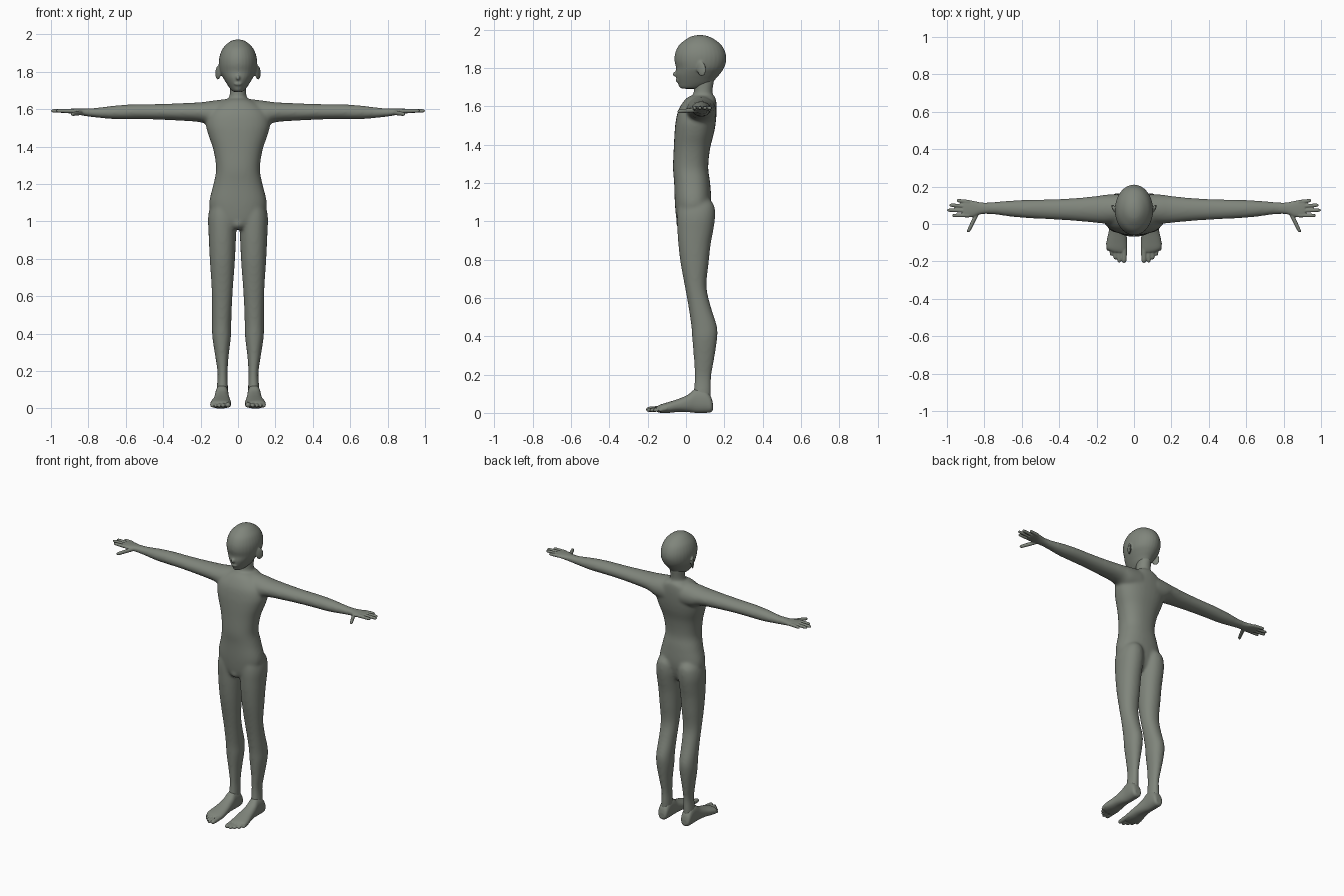
import bpy, bmesh, math
from mathutils import Matrix, Vector

old = bpy.data.objects.get("Cube")
if old:
    bpy.data.objects.remove(old, do_unlink=True)

skin = bpy.data.materials.new("grey_green_skin")
skin.use_nodes = True
colour = (0.215, 0.235, 0.2, 1)
skin.diffuse_color = colour
skin.node_tree.nodes["Principled BSDF"].inputs["Base Color"].default_value = colour


def spline(a, b, c, d, t):
    """Smooth in-between value of b and c."""
    return b + 0.5 * t * (c - a + t * (2 * a - 5 * b + 4 * c - d + t * (3 * (b - c) + d - a)))


def loft(bm, axis, rows, side=1, power=2.0, steps=4, sides=32):
    """Closed skin through sections (position, low, high, low, high) along an axis."""
    dense = []
    for i in range(len(rows) - 1):
        four = [rows[max(0, min(len(rows) - 1, i + k))] for k in (-1, 0, 1, 2)]
        for s in range(steps):
            dense.append([spline(*v, s / steps) for v in zip(*four)])
    dense.append(rows[-1])
    rings = []
    for pos, lo_a, hi_a, lo_b, hi_b in dense:
        ring = []
        for k in range(sides):
            ang = math.tau * k / sides
            c, s = math.cos(ang), math.sin(ang)
            u = math.copysign(abs(c) ** (2 / power), c)
            v = math.copysign(abs(s) ** (2 / power), s)
            a = (lo_a + hi_a) / 2 + u * (hi_a - lo_a) / 2
            b = (lo_b + hi_b) / 2 + v * (hi_b - lo_b) / 2
            x, y, z = {"x": (pos, a, b), "y": (a, pos, b), "z": (a, b, pos)}[axis]
            ring.append(bm.verts.new((x * side, y, z)))
        rings.append(ring)
    for low, high in zip(rings, rings[1:]):
        for k in range(sides):
            n = (k + 1) % sides
            bm.faces.new((low[k], low[n], high[n], high[k]))
    bm.faces.new(rings[0][::-1])
    bm.faces.new(rings[-1])


def ball(bm, centre, size, turn=0, tilt=0):
    """Ellipsoid, turned about z and tilted about x."""
    m = (Matrix.Translation(centre) @ Matrix.Rotation(turn, 4, "Z")
         @ Matrix.Rotation(tilt, 4, "X") @ Matrix.Diagonal((*size, 1)))
    bmesh.ops.create_uvsphere(bm, u_segments=24, v_segments=16, radius=1, matrix=m)


def digit(bm, axis, start, end, radius, side):
    """Tapered finger or toe with a rounded tip."""
    start, end = Vector(start), Vector(end)
    i = "xyz".index(axis)
    rows = []
    for t, f in ((0, 1.1), (0.5, 1), (0.85, 0.9), (0.95, 0.7), (1, 0.25)):
        p = start.lerp(end, t)
        row = [p[i]]
        for j in range(3):
            if j != i:
                row += [p[j] - radius * f, p[j] + radius * f]
        rows.append(row)
    loft(bm, axis, rows, side, steps=2, sides=12)


def finish(name, bm, voxel, rounds):
    """Fuse the overlapping volumes into one smooth skin."""
    bmesh.ops.recalc_face_normals(bm, faces=bm.faces)
    mesh = bpy.data.meshes.new(name)
    bm.to_mesh(mesh)
    bm.free()
    mesh.materials.append(skin)
    ob = bpy.data.objects.new(name, mesh)
    bpy.context.collection.objects.link(ob)
    fuse = ob.modifiers.new("fuse", "REMESH")
    fuse.mode = "VOXEL"
    fuse.voxel_size = voxel
    fuse.use_smooth_shade = True
    soften = ob.modifiers.new("soften", "SMOOTH")
    soften.factor = 0.5
    soften.iterations = rounds


# Torso and neck: height, half width, front, back
torso = [(.96, .05, -.03, .09), (1.0, .12, -.048, .115), (1.09, .154, -.058, .132),
         (1.2, .131, -.062, .126), (1.28, .117, -.068, .116), (1.38, .131, -.064, .126),
         (1.46, .158, -.06, .146), (1.52, .172, -.054, .156), (1.58, .16, -.04, .16),
         (1.63, .11, -.01, .158), (1.655, .06, .02, .15)]
neck = [(1.6, .075, .01, .155), (1.645, .058, .03, .145), (1.675, .045, .04, .138),
        (1.75, .044, .04, .15)]
# Arm: x, front, back, bottom, top
arm = [(.06, .0, .16, 1.49, 1.655), (.14, .0, .158, 1.505, 1.645), (.2, .006, .15, 1.53, 1.637),
       (.32, .017, .138, 1.539, 1.631), (.45, .025, .132, 1.545, 1.627), (.55, .03, .13, 1.546, 1.626),
       (.65, .038, .126, 1.546, 1.62), (.75, .051, .118, 1.554, 1.608), (.83, .053, .114, 1.564, 1.602)]
# Leg: height, inner, outer, front, back
leg = [(1.12, .03, .12, -.02, .12), (1.08, .012, .148, -.04, .148), (1.02, .005, .16, -.047, .152),
       (.95, .009, .158, -.045, .142), (.88, .012, .155, -.04, .129), (.78, .017, .15, -.028, .118),
       (.66, .026, .142, -.006, .107), (.56, .032, .139, .012, .128), (.45, .036, .139, .028, .162),
       (.38, .038, .137, .033, .162), (.28, .05, .122, .041, .147), (.19, .056, .109, .045, .132),
       (.12, .054, .113, .04, .131), (.06, .054, .118, .03, .13)]

bm = bmesh.new()
loft(bm, "z", [(z, -w, w, f, b) for z, w, f, b in torso], power=2.3)
loft(bm, "z", [(z, -w, w, f, b) for z, w, f, b in neck])
ball(bm, (0, -.012, .99), (.04, .04, .035))
for side in (1, -1):
    loft(bm, "x", arm, side)
    loft(bm, "z", leg, side, power=2.15)
finish("body", bm, .008, 12)

# Head: height, half width, front, back
skull = [(1.692, .022, -.02, .06), (1.7, .034, -.034, .1), (1.72, .05, -.042, .135),
         (1.745, .066, -.05, .156), (1.77, .081, -.054, .178), (1.8, .096, -.052, .198),
         (1.84, .102, -.06, .21), (1.88, .099, -.056, .206), (1.92, .084, -.036, .185),
         (1.95, .058, .0, .148), (1.966, .034, .03, .115), (1.972, .012, .06, .085)]
bm = bmesh.new()
loft(bm, "z", [(z, -w, w, f, b) for z, w, f, b in skull])
ball(bm, (0, -.054, 1.768), (.011, .016, .014))
ball(bm, (0, -.042, 1.735), (.022, .012, .01))
for side in (1, -1):
    ball(bm, (side * .106, .08, 1.796), (.009, .028, .04), side * -.5, .2)
finish("head", bm, .005, 6)

# Palm: x, front, back, bottom, top
palm = [(.77, .056, .113, 1.558, 1.605), (.82, .052, .115, 1.564, 1.603), (.86, .038, .124, 1.572, 1.603),
        (.9, .035, .129, 1.577, 1.602), (.915, .04, .126, 1.58, 1.6)]
# Fingers: root y, tip x, tip y
fingers = [(.047, .972, .045), (.071, 1.0, .074), (.094, .988, .101), (.117, .948, .126)]
# Foot: y, inner, outer, bottom, top
foot = [(.14, .065, .105, .015, .05), (.13, .054, .118, .003, .085), (.1, .05, .122, 0, .12),
        (.05, .05, .122, 0, .125), (.01, .047, .127, .004, .095), (-.04, .041, .135, .005, .073),
        (-.09, .037, .146, 0, .057), (-.13, .037, .146, 0, .045), (-.15, .04, .12, .004, .036)]
# Toes: x, tip y, radius
toes = [(.053, -.208, .0155), (.079, -.207, .012), (.1, -.19, .0115),
        (.12, -.17, .011), (.138, -.143, .0105)]

for label, side in (("left", 1), ("right", -1)):
    bm = bmesh.new()
    loft(bm, "x", palm, side, power=2.3)
    for root, tip_x, tip_y in fingers:
        digit(bm, "x", (.88, root, 1.59), (tip_x, tip_y, 1.591), .0105, side)
    digit(bm, "y", (.835, .065, 1.582), (.888, -.045, 1.573), .012, side)
    finish(label + "_hand", bm, .0035, 3)

    bm = bmesh.new()
    loft(bm, "y", foot, side, power=2.3)
    for x, tip, r in toes:
        digit(bm, "y", (x, -.1, .024), (x, tip, r + .002), r, side)
    finish(label + "_foot", bm, .004, 4)
